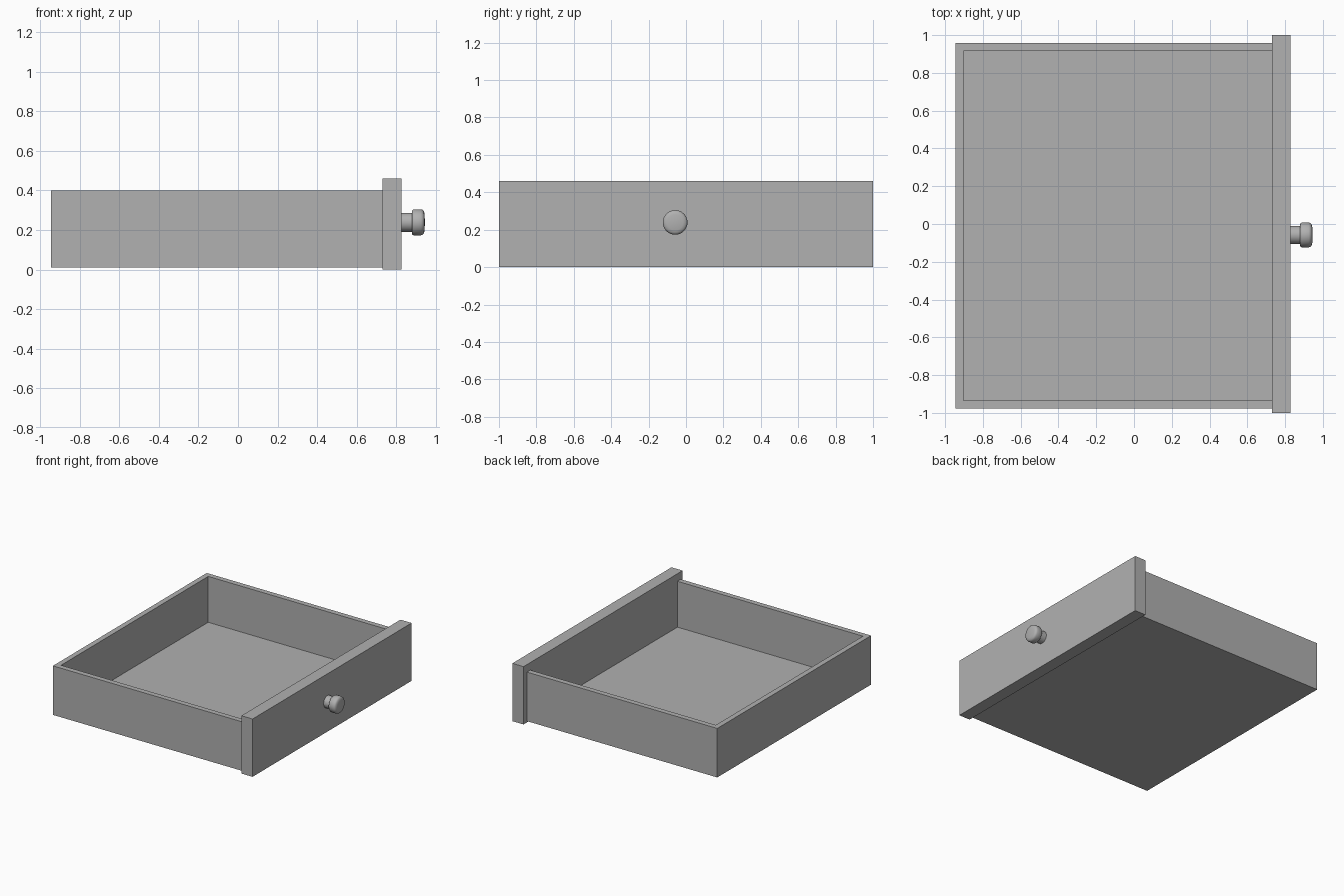
import bpy, bmesh
from math import radians
from mathutils import Matrix, Vector

if "Cube" in bpy.data.objects:
    bpy.data.objects.remove(bpy.data.objects["Cube"])

# Darker grey shared by all parts
GREY = bpy.data.materials.new("dark_grey")
GREY.diffuse_color = (0.44, 0.44, 0.44, 1)
GREY.use_nodes = True
GREY.node_tree.nodes["Principled BSDF"].inputs["Base Color"].default_value = GREY.diffuse_color


def finish(name, bm):
    bmesh.ops.recalc_face_normals(bm, faces=bm.faces)
    mesh = bpy.data.meshes.new(name)
    bm.to_mesh(mesh)
    bm.free()
    mesh.materials.append(GREY)
    obj = bpy.data.objects.new(name, mesh)
    bpy.context.collection.objects.link(obj)
    return obj


def box(name, lo, hi):
    lo, hi = Vector(lo), Vector(hi)
    bm = bmesh.new()
    bmesh.ops.create_cube(bm, size=1, matrix=Matrix.Translation((lo + hi) / 2)
                          @ Matrix.Diagonal((hi - lo).to_4d()))
    return finish(name, bm)


def lathe_x(name, profile, y, z, steps=32):
    """Spin (x, radius) points around an axis parallel to x."""
    bm = bmesh.new()
    verts = [bm.verts.new((x, y + r, z)) for x, r in profile]
    edges = [bm.edges.new(pair) for pair in zip(verts, verts[1:])]
    bmesh.ops.spin(bm, geom=verts + edges, cent=(0, y, z), axis=(1, 0, 0),
                   angle=radians(360), steps=steps)
    bmesh.ops.remove_doubles(bm, verts=bm.verts, dist=1e-5)
    obj = finish(name, bm)
    bpy.context.view_layer.objects.active = obj
    obj.select_set(True)
    bpy.ops.object.shade_smooth_by_angle(angle=radians(35))
    obj.select_set(False)
    return obj


BACK, FACE, FRONT = -0.945, 0.73, 0.828      # x stations
LEFT, RIGHT = -0.977, 0.957                  # outer y of the tray
BASE, FLOOR, RIM = 0.01, 0.035, 0.40         # z levels
T = 0.042                                    # wall thickness

# Open tray: floor, two sides and back, made as one U-shaped body
tray = bmesh.new()
outer = [(FACE, LEFT), (BACK, LEFT), (BACK, RIGHT), (FACE, RIGHT)]
inner = [(FACE, LEFT + T), (BACK + T, LEFT + T),
         (BACK + T, RIGHT - T), (FACE, RIGHT - T)]
rings = [[tray.verts.new((x, y, z)) for x, y in pts]
         for pts, z in ((outer, BASE), (outer, RIM), (inner, RIM), (inner, FLOOR))]
for a, b in zip(rings, rings[1:]):
    for i in range(3):
        tray.faces.new((a[i], a[i + 1], b[i + 1], b[i]))
tray.faces.new(rings[0])
tray.faces.new(rings[3])
# End section that meets the front panel
o0, o1, i1, i0 = [(r[0], r[3]) for r in rings]
tray.faces.new((o0[0], o1[0], i1[0], i0[0]))
tray.faces.new((o0[1], o1[1], i1[1], i0[1]))
tray.faces.new((o0[0], i0[0], i0[1], o0[1]))
finish("drawer_tray", tray)

# Overhanging front panel
box("front_panel", (FACE, -1, 0), (FRONT, 1, 0.46))

# Turned knob: stem and rounded head
lathe_x("knob", [(FRONT, 0), (FRONT, 0.048), (0.879, 0.048), (0.879, 0.056),
                 (0.882, 0.062), (0.888, 0.066), (0.925, 0.066),
                 (0.934, 0.063), (0.940, 0.056), (0.944, 0.042), (0.945, 0)],
        y=-0.058, z=0.239)
